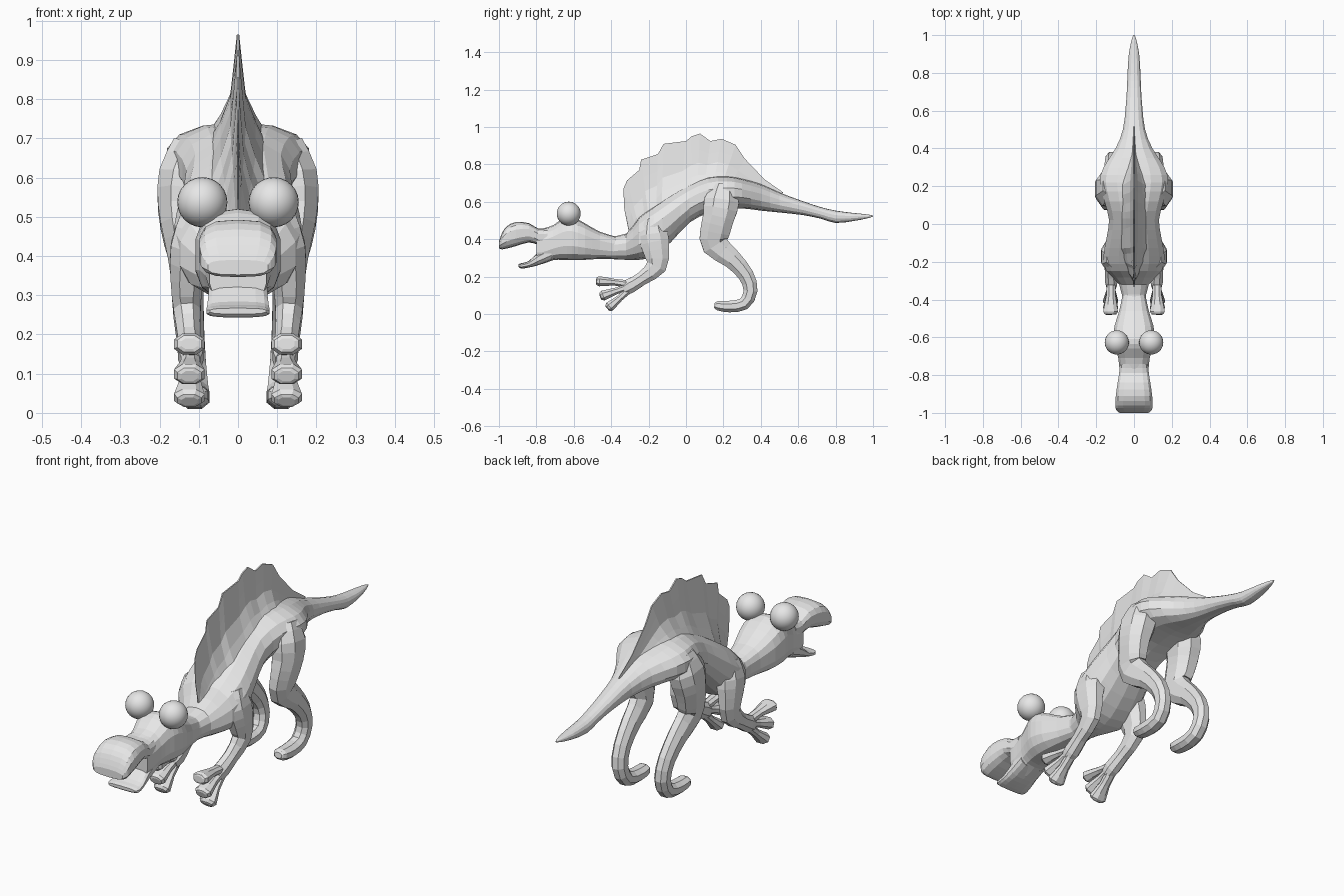
import bpy, bmesh, math
from mathutils import Vector

skin_mat = bpy.data.materials.new("light grey")
skin_mat.diffuse_color = (0.8, 0.8, 0.8, 1)


def refine(rows, k=2):
    """Catmull-Rom interpolation of rows of numbers, k steps per span."""
    out = []
    for i in range(len(rows) - 1):
        p0, p1, p2, p3 = (rows[max(0, min(len(rows) - 1, i + d))] for d in (-1, 0, 1, 2))
        for s in range(k):
            t = s / k
            out.append(tuple(0.5 * (2 * b + (c - a) * t + (2 * a - 5 * b + 4 * c - d) * t * t
                                    + (3 * b - a - 3 * c + d) * t ** 3)
                             for a, b, c, d in zip(p0, p1, p2, p3)))
    return out + [tuple(rows[-1])]


def skin(name, rings, mirror=False):
    """Closed surface through a list of point rings."""
    bm = bmesh.new()
    vr = [[bm.verts.new(p) for p in r] for r in rings]
    n = len(vr[0])
    for a, b in zip(vr, vr[1:]):
        for i in range(n):
            j = (i + 1) % n
            bm.faces.new((a[i], a[j], b[j], b[i]))
    bm.faces.new(vr[0])
    bm.faces.new(vr[-1])
    bmesh.ops.recalc_face_normals(bm, faces=bm.faces)
    me = bpy.data.meshes.new(name)
    bm.to_mesh(me)
    bm.free()
    me.materials.append(skin_mat)
    ob = bpy.data.objects.new(name, me)
    bpy.context.collection.objects.link(ob)
    if mirror:
        m = ob.modifiers.new("mirror", 'MIRROR')
        m.use_mirror_merge = False
    return ob


def oval(c, u, v, a, b, n, power):
    pts = []
    for i in range(n):
        t = 2 * math.pi * (i + 0.5) / n
        cs, sn = math.cos(t), math.sin(t)
        pts.append(c + u * (a * math.copysign(abs(cs) ** (2 / power), cs))
                   + v * (b * math.copysign(abs(sn) ** (2 / power), sn)))
    return pts


def loft(name, rows, n=14, power=2.3):
    """Rows of (y, z bottom, z top, half width), upright sections."""
    X, Z = Vector((1, 0, 0)), Vector((0, 0, 1))
    skin(name, [oval(Vector((0, y, (lo + hi) / 2)), X, Z, w, (hi - lo) / 2, n, power)
                for y, lo, hi, w in refine(rows)])


def limb(name, rows, n=8):
    """Rows of (x, y, z, half width across, half depth) along a path."""
    rows = refine(rows)
    P = [Vector(r[:3]) for r in rows]
    rings = []
    for i, r in enumerate(rows):
        t = (P[min(i + 1, len(P) - 1)] - P[max(i - 1, 0)]).normalized()
        u = Vector((1, 0, 0))
        u = (u - t * u.dot(t)).normalized()
        rings.append(oval(P[i], u, t.cross(u), r[3], r[4], n, 2.2))
    skin(name, rings, True)


# torso and tail
loft("torso_and_tail", [
    (-0.42, 0.295, 0.415, 0.06), (-0.32, 0.29, 0.43, 0.08), (-0.25, 0.29, 0.52, 0.15),
    (-0.17, 0.31, 0.58, 0.165), (-0.08, 0.385, 0.64, 0.15), (0.02, 0.49, 0.695, 0.135),
    (0.12, 0.54, 0.735, 0.16), (0.22, 0.56, 0.74, 0.185), (0.30, 0.565, 0.725, 0.165),
    (0.40, 0.553, 0.695, 0.10), (0.50, 0.543, 0.65, 0.06), (0.62, 0.53, 0.605, 0.045),
    (0.72, 0.51, 0.572, 0.038), (0.80, 0.487, 0.553, 0.035), (0.90, 0.498, 0.54, 0.028),
    (0.97, 0.512, 0.533, 0.014), (1.0, 0.521, 0.527, 0.003)])

# neck and head
loft("head", [
    (-0.36, 0.295, 0.41, 0.058), (-0.46, 0.295, 0.44, 0.08), (-0.54, 0.29, 0.485, 0.105),
    (-0.61, 0.288, 0.52, 0.11), (-0.66, 0.29, 0.51, 0.098), (-0.71, 0.288, 0.475, 0.085),
    (-0.77, 0.267, 0.457, 0.078), (-0.80, 0.27, 0.456, 0.074)], power=2.8)
loft("upper_jaw", [
    (-0.74, 0.36, 0.462, 0.076), (-0.79, 0.37, 0.457, 0.08), (-0.84, 0.383, 0.486, 0.088),
    (-0.91, 0.363, 0.492, 0.098), (-0.96, 0.35, 0.468, 0.1), (-0.985, 0.346, 0.43, 0.095),
    (-1.0, 0.352, 0.39, 0.078)], power=3)
loft("lower_jaw", [
    (-0.72, 0.287, 0.37, 0.076), (-0.79, 0.261, 0.33, 0.076), (-0.84, 0.249, 0.284, 0.08),
    (-0.88, 0.243, 0.272, 0.082), (-0.895, 0.252, 0.267, 0.072)], power=3)

# bulging eyes
for side in (-1, 1):
    bpy.ops.mesh.primitive_uv_sphere_add(segments=24, ring_count=14, radius=0.064,
                                         location=(side * 0.091, -0.627, 0.537),
                                         rotation=(math.pi / 2, 0, 0))
    eye = bpy.context.object
    eye.name = "eye_left" if side > 0 else "eye_right"
    eye.data.materials.append(skin_mat)
    bpy.ops.object.shade_smooth_by_angle()

# scalloped back sail: rows of (base y, base z, rim y, rim z)
rim = [(-0.30, 0.39, -0.30, 0.42), (-0.275, 0.42, -0.33, 0.56), (-0.26, 0.44, -0.335, 0.67),
       (-0.25, 0.46, -0.315, 0.715), (-0.22, 0.50, -0.25, 0.77), (-0.20, 0.52, -0.24, 0.825),
       (-0.16, 0.55, -0.15, 0.855), (-0.13, 0.58, -0.12, 0.91), (-0.03, 0.635, 0.0, 0.925),
       (0.03, 0.67, 0.03, 0.95), (0.06, 0.68, 0.075, 0.965), (0.10, 0.695, 0.13, 0.925),
       (0.15, 0.71, 0.19, 0.937), (0.20, 0.715, 0.265, 0.905), (0.25, 0.715, 0.315, 0.83),
       (0.33, 0.69, 0.42, 0.72), (0.48, 0.62, 0.52, 0.65)]
rings = []
for k, (by, bz, ty, tz) in enumerate(rim):
    fat = min(1, 0.15 + k * 0.12, 0.2 + (len(rim) - 1 - k) * 0.3)
    half = [(w * fat, by + (ty - by) * t, bz + (tz - bz) * t)
            for t, w in ((0, 0.075), (0.22, 0.045), (0.45, 0.02), (0.7, 0.012), (1, 0.003))]
    rings.append(half + [(-x, y, z) for x, y, z in reversed(half)])
skin("back_sail", rings)

# hind legs, curling forward at the foot
limb("hind_leg", [
    (0.11, 0.20, 0.68, 0.06, 0.06), (0.135, 0.19, 0.60, 0.072, 0.10),
    (0.145, 0.175, 0.52, 0.063, 0.09), (0.14, 0.155, 0.44, 0.052, 0.085),
    (0.13, 0.155, 0.37, 0.045, 0.075), (0.125, 0.245, 0.295, 0.04, 0.055),
    (0.12, 0.32, 0.21, 0.036, 0.045), (0.115, 0.345, 0.125, 0.036, 0.04),
    (0.11, 0.31, 0.055, 0.037, 0.036), (0.11, 0.23, 0.04, 0.04, 0.033),
    (0.11, 0.17, 0.045, 0.036, 0.027), (0.11, 0.152, 0.047, 0.02, 0.014)])

# front legs and three fingers each
limb("front_leg", [
    (0.10, -0.18, 0.50, 0.05, 0.05), (0.118, -0.175, 0.42, 0.058, 0.085),
    (0.13, -0.16, 0.34, 0.045, 0.075), (0.13, -0.158, 0.255, 0.037, 0.058),
    (0.125, -0.235, 0.19, 0.032, 0.038), (0.12, -0.30, 0.15, 0.035, 0.042),
    (0.12, -0.335, 0.13, 0.026, 0.034)])
for i, (my, mz, ty, tz) in enumerate([(-0.38, 0.17, -0.46, 0.175),
                                      (-0.37, 0.125, -0.44, 0.1),
                                      (-0.355, 0.085, -0.405, 0.042)]):
    d = Vector((ty - my, tz - mz)).normalized() * 0.02
    limb("finger_%d" % (i + 1), [
        (0.12, -0.28, 0.155, 0.025, 0.025), (0.122, my, mz, 0.026, 0.019),
        (0.124, ty + d.x * 0.2, tz + d.y * 0.2, 0.042, 0.029),
        (0.124, ty + d.x, tz + d.y, 0.022, 0.015)])
